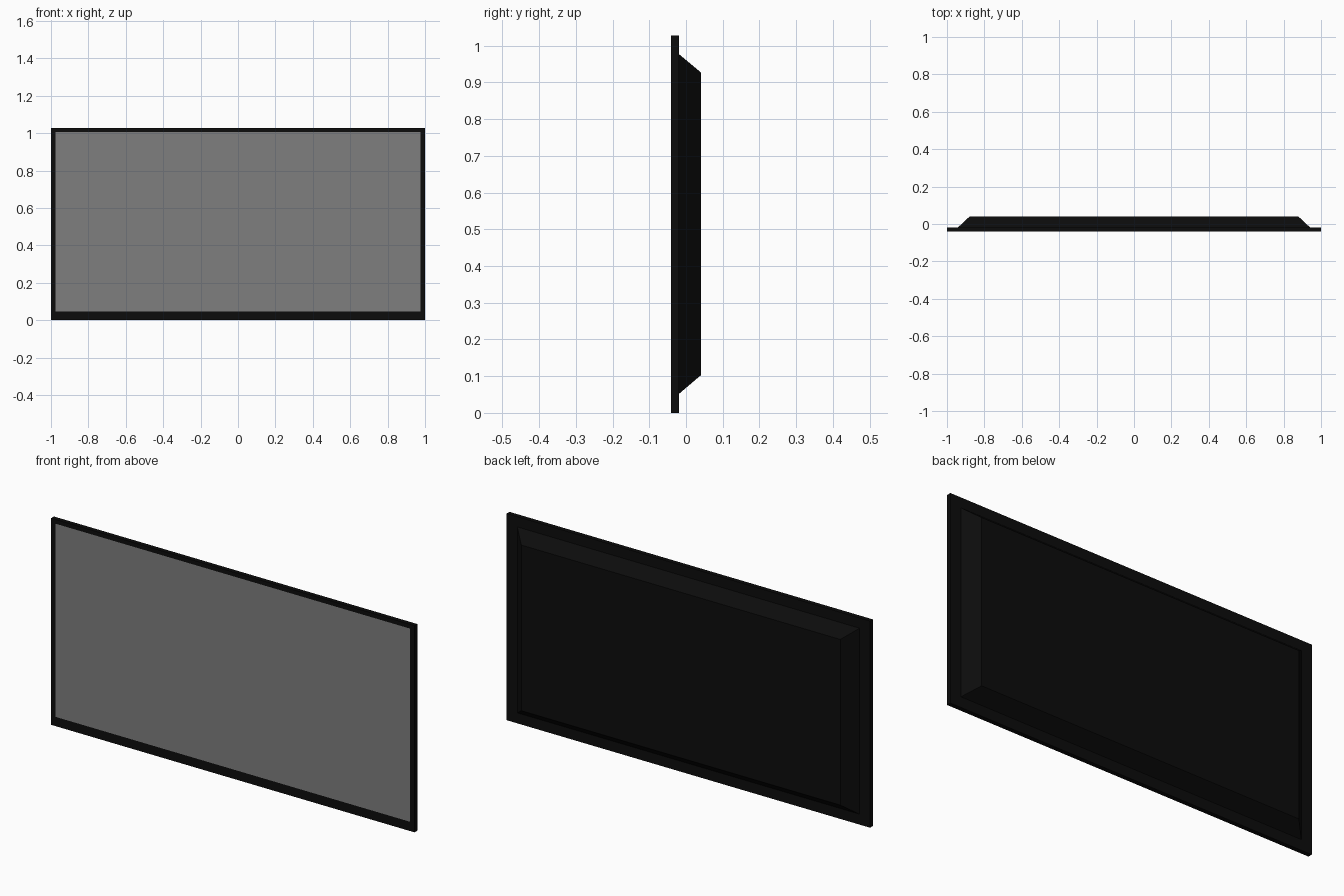
import bpy
import bmesh

if "Cube" in bpy.data.objects:
    bpy.data.objects.remove(bpy.data.objects["Cube"])

W, H = 1.0, 1.028                 # half width, height
FRONT, MID, BACK = -0.041, -0.019, 0.041


def material(name, v):
    m = bpy.data.materials.new(name)
    m.diffuse_color = (v, v, v, 1)
    m.use_nodes = True
    m.node_tree.nodes["Principled BSDF"].inputs["Base Color"].default_value = m.diffuse_color
    return m


def finish(name, bm, mats):
    bmesh.ops.recalc_face_normals(bm, faces=bm.faces)
    me = bpy.data.meshes.new(name)
    bm.to_mesh(me)
    bm.free()
    for m in mats:
        me.materials.append(m)
    ob = bpy.data.objects.new(name, me)
    bpy.context.collection.objects.link(ob)
    return ob


def loft(rings):
    """Closed solid through rectangles (half width, z low, z high, y)."""
    bm = bmesh.new()
    loops = [[bm.verts.new((x, y, z)) for x, z in
              ((-w, lo), (w, lo), (w, hi), (-w, hi))] for w, lo, hi, y in rings]
    for a, b in zip(loops, loops[1:]):
        for i in range(4):
            j = (i + 1) % 4
            bm.faces.new((a[i], a[j], b[j], b[i]))
    bm.faces.new(loops[0])
    bm.faces.new(loops[-1])
    return bm


black = material("black plastic", 0.0035)
grey = material("grey screen", 0.21)

# Thin front panel; its front face is cut into border and screen
SX, S_LO, S_HI = 0.975, 0.046, 1.007
bm = loft([(W, 0, H, FRONT), (W, 0, H, MID)])
for co, no in (((-SX, 0, 0), (1, 0, 0)), ((SX, 0, 0), (1, 0, 0)),
               ((0, 0, S_LO), (0, 0, 1)), ((0, 0, S_HI), (0, 0, 1))):
    bmesh.ops.bisect_plane(bm, geom=bm.verts[:] + bm.edges[:] + bm.faces[:],
                           plane_co=co, plane_no=no)
for f in bm.faces:
    c = f.calc_center_median()
    if c.y < FRONT + 0.001 and abs(c.x) < SX and S_LO < c.z < S_HI:
        f.material_index = 1
finish("screen_panel", bm, [black, grey])

# Rear housing with sloped sides
finish("rear_housing",
       loft([(0.942, 0.052, 0.977, MID), (0.878, 0.103, 0.927, BACK)]), [black])
